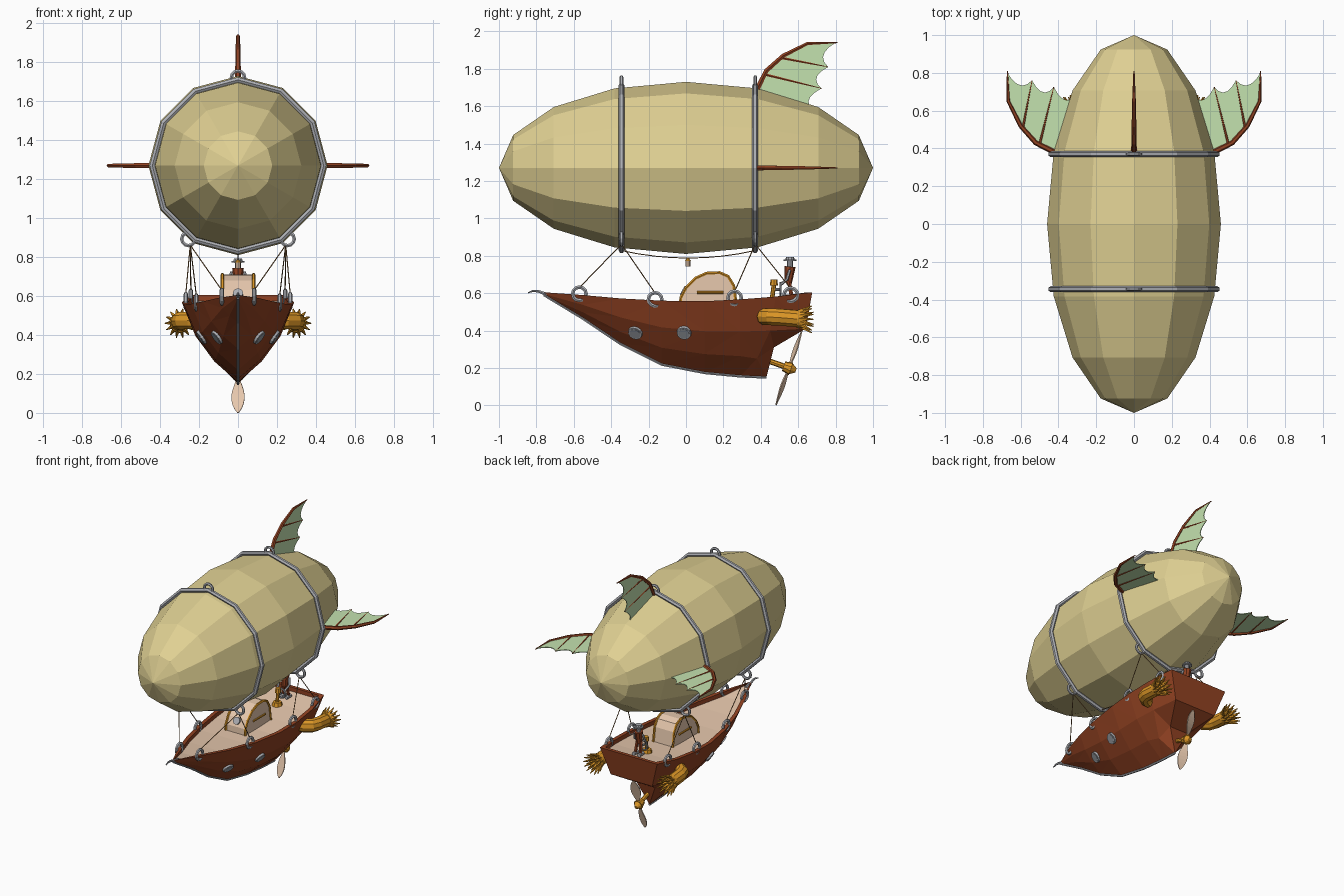
import bpy, bmesh, math
from mathutils import Vector, Matrix
from mathutils.bvhtree import BVHTree

if "Cube" in bpy.data.objects:
    bpy.data.objects.remove(bpy.data.objects["Cube"])


def material(name, rgb):
    m = bpy.data.materials.new(name)
    m.diffuse_color = (*rgb, 1)
    m.use_nodes = True
    m.node_tree.nodes["Principled BSDF"].inputs["Base Color"].default_value = m.diffuse_color
    return m


CANVAS = material("khaki canvas", (0.74, 0.63, 0.29))
WOOD = material("red brown wood", (0.29, 0.055, 0.016))
STEEL = material("grey steel", (0.42, 0.43, 0.46))
BRASS = material("orange brass", (0.72, 0.31, 0.02))
BEIGE = material("pale deck", (0.80, 0.58, 0.42))
GREEN = material("green membrane", (0.55, 0.76, 0.43))
ROPE = material("rope", (0.30, 0.16, 0.06))
GLASS = material("grey window", (0.30, 0.32, 0.35))


def finish(name, bm, *mats):
    bmesh.ops.recalc_face_normals(bm, faces=bm.faces)
    me = bpy.data.meshes.new(name)
    bm.to_mesh(me)
    bm.free()
    ob = bpy.data.objects.new(name, me)
    bpy.context.collection.objects.link(ob)
    for m in mats:
        me.materials.append(m)
    return ob


def tube(name, pts, r, mat, cyclic=False, taper=None, res=1):
    cu = bpy.data.curves.new(name, 'CURVE')
    cu.dimensions = '3D'
    cu.bevel_depth, cu.bevel_resolution, cu.use_fill_caps = r, res, True
    sp = cu.splines.new('POLY')
    sp.points.add(len(pts) - 1)
    for i, p in enumerate(pts):
        sp.points[i].co = (*p, 1)
        sp.points[i].radius = taper[i] if taper else 1
    sp.use_cyclic_u = cyclic
    tmp = bpy.data.objects.new(name + "_path", cu)
    bpy.context.collection.objects.link(tmp)
    me = bpy.data.meshes.new_from_object(tmp.evaluated_get(bpy.context.evaluated_depsgraph_get()))
    bpy.data.objects.remove(tmp)
    me.materials.clear()
    me.materials.append(mat)
    for p in me.polygons:
        p.use_smooth, p.material_index = False, 0
    ob = bpy.data.objects.new(name, me)
    bpy.context.collection.objects.link(ob)
    return ob


def cone(bm, p, q, r1, r2, n=8):
    p, q = Vector(p), Vector(q)
    d = q - p
    mat = Matrix.Translation((p + q) / 2) @ d.to_track_quat('Z', 'Y').to_matrix().to_4x4()
    bmesh.ops.create_cone(bm, cap_ends=True, segments=n, radius1=r1, radius2=r2, depth=d.length, matrix=mat)


def rod(name, p, q, r1, r2, mat, n=8):
    bm = bmesh.new()
    cone(bm, p, q, r1, r2, n)
    return finish(name, bm, mat)


def loop(name, c, R, r, mat, axis):
    pts = []
    for i in range(12):
        u, v = R * math.cos(i * math.pi / 6), R * math.sin(i * math.pi / 6)
        pts.append(Vector(c) + Vector((0, u, v) if axis == 'X' else (u, 0, v)))
    return tube(name, pts, r, mat, True)


# Balloon envelope
CZ = 1.27
bm = bmesh.new()
bmesh.ops.create_uvsphere(bm, u_segments=12, v_segments=8, radius=1, matrix=Matrix.Translation((0, 0, CZ))
                          @ Matrix.Rotation(math.pi / 2, 4, 'X') @ Matrix.Diagonal((0.46, 0.46, 1, 1)))
finish("balloon", bm, CANVAS)

# Steel straps with rigging loops
for tag, y in (("front", -0.345), ("rear", 0.37)):
    pts = [(0.44 * math.cos(a * math.pi / 6), y, CZ + 0.44 * math.sin(a * math.pi / 6)) for a in range(12)]
    tube(tag + "_strap", pts, 0.016, STEEL, True)
    loop(tag + "_top_loop", (0, y, 1.722), 0.034, 0.010, STEEL, 'Y')
    for s in (-1, 1):
        loop(tag + "_side_loop", (s * 0.255, y, 0.893), 0.034, 0.010, STEEL, 'Y')

# Wing-like tail fins, drawn as (y, radius) and turned around the balloon axis
EDGE = [(0.38, 0.42), (0.43, 0.52), (0.52, 0.60), (0.65, 0.665), (0.81, 0.67)]
TIPS = [(0.80, 0.67), (0.76, 0.54), (0.725, 0.425), (0.68, 0.31)]
for tag, ang in (("top", 90), ("right", 0), ("left", 180)):
    c, s = math.cos(math.radians(ang)), math.sin(math.radians(ang))

    def place(p):
        return Vector((c * p[1], p[0], CZ + s * p[1]))
    outline = list(EDGE[:-1])
    for a, b in zip(TIPS, TIPS[1:]):
        k = ((a[0] + b[0]) / 2 - 0.09, (a[1] + b[1]) / 2)
        for i in range(0, 5):
            t = i / 5
            outline.append(tuple((1 - t) ** 2 * a[j] + 2 * t * (1 - t) * k[j] + t * t * b[j] for j in (0, 1)))
    outline += [(0.66, 0.29), (0.40, 0.38)]
    bm = bmesh.new()
    bm.faces.new([bm.verts.new(place(p)) for p in outline])
    ob = finish(tag + "_fin_membrane", bm, GREEN)
    so = ob.modifiers.new("thickness", 'SOLIDIFY')
    so.thickness, so.offset = 0.005, 0
    tube(tag + "_fin_edge", [place(p) for p in EDGE], 0.014, WOOD, taper=[1.1, 1, 0.9, 0.7, 0.25])
    for a, b in (((0.50, 0.59), TIPS[1]), ((0.42, 0.50), TIPS[2])):
        tube(tag + "_fin_rib", [place(a), place(b)], 0.008, WOOD, taper=[1, 0.4])

# Hull stations: y, half width, rim height, keel height
ST = [(-0.76, 0.006, 0.605, 0.592), (-0.55, 0.105, 0.59, 0.465), (-0.35, 0.18, 0.572, 0.33),
      (-0.13, 0.24, 0.56, 0.22), (0.10, 0.278, 0.557, 0.175), (0.29, 0.288, 0.567, 0.157),
      (0.48, 0.275, 0.582, 0.15), (0.675, 0.235, 0.605, 0.15)]
bm = bmesh.new()
rows = []
for i, (y, w, zt, zk) in enumerate(ST):
    h, wi = zt - zk, max(w - 0.028, 0.001)
    zd = zt - min(0.03, h * 0.5)
    half = [(0, y, zk), (0.42 * w, y, zt - 0.74 * h), (0.76 * w, y, zt - 0.42 * h), (w, y, zt),
            (wi, y, zt), (wi, y, zd), (0, y, zd)]
    if i == len(ST) - 2:      # sections lean back towards the stern
        half[:3] = [(0, 0.36, 0.152), (0.10, 0.38, 0.25), (0.205, 0.45, 0.40)]
    if i == len(ST) - 1:      # raked transom
        half[:3] = [(0, 0.43, 0.15), (0.075, 0.47, 0.31), (0.17, 0.64, 0.41)]
        for j in (4, 5, 6):
            half[j] = (half[j][0], 0.65, half[j][2])
    full = half + [(-p[0], p[1], p[2]) for p in half[5:0:-1]]
    rows.append([bm.verts.new(p) for p in full])
n = len(rows[0])
for a, b in zip(rows, rows[1:]):
    for j in range(n):
        f = bm.faces.new((a[j], a[(j + 1) % n], b[(j + 1) % n], b[j]))
        f.material_index = 1 if j in (5, 6) else 0
bm.faces.new(rows[0])
last = rows[-1]
for j in range(6):            # transom strips across the stern
    if j in (0, 5):
        bm.faces.new([last[j], last[j + 1], last[-1]] if j == 0 else [last[5], last[6], last[7]])
    else:
        bm.faces.new([last[j], last[j + 1], last[-j - 1], last[-j]])
bmesh.ops.triangulate(bm, faces=bm.faces)
bmesh.ops.recalc_face_normals(bm, faces=bm.faces)
tree = BVHTree.FromBMesh(bm)
finish("hull", bm, WOOD, BEIGE)

# Steel keel strip and curled bowsprit
tube("keel_strip", [(0, y, zk - 0.001) for y, w, zt, zk in ST[:6]] + [(0, 0.43, 0.15)], 0.008, STEEL)
tube("bowsprit", [(0, -0.70, 0.59), (0, -0.755, 0.597), (0, -0.79, 0.611), (0, -0.82, 0.612), (0, -0.845, 0.602)],
     0.009, STEEL, taper=[1.2, 1.1, 0.9, 0.7, 0.4])


# Portholes laid on the hull sides, on the plane through sampled surface points
def hull_point(s, y, z):
    return tree.ray_cast(Vector((s, y, z)), Vector((-s, 0, 0)))[0]


for s in (-1, 1):
    for y in (-0.27, -0.01):
        z, e = 0.39, 0.03
        py = hull_point(s, y + e, z) - hull_point(s, y - e, z)
        pz = hull_point(s, y, z + e) - hull_point(s, y, z - e)
        nor = py.cross(pz).normalized() * s
        hit = hull_point(s, y, z)
        rod("porthole_rim", hit - nor * 0.01, hit + nor * 0.012, 0.042, 0.038, STEEL, 12)
        rod("porthole_glass", hit, hit + nor * 0.014, 0.030, 0.030, GLASS, 12)

# Deck rings and rigging ropes
for s in (-1, 1):
    for y, x, z, ya in ((-0.57, 0.083, 0.597, -0.345), (-0.165, 0.214, 0.567, -0.345),
                        (0.26, 0.268, 0.575, 0.37), (0.56, 0.242, 0.592, 0.37)):
        loop("deck_ring", (s * x, y, z), 0.036, 0.011, STEEL, 'X')
        rod("rigging_rope", (s * 0.245, ya, 0.862), (s * x, y, z + 0.033), 0.003, 0.003, ROPE, 5)

# Sagging rope with a hanging lantern
tube("lantern_rope", [(0, -0.345 + 0.715 * t / 8, 0.788 + 0.04 * (t / 4 - 1) ** 2) for t in range(9)], 0.003, ROPE)
rod("lantern", (0, 0.01, 0.742), (0, 0.01, 0.772), 0.013, 0.013, BEIGE)
rod("lantern_cap", (0, 0.01, 0.772), (0, 0.01, 0.787), 0.017, 0.006, BRASS)

# Cabin: extruded side profile with brass trim
PROF = [(-0.03, 0.53), (-0.028, 0.575), (0.0, 0.63), (0.05, 0.68), (0.11, 0.707), (0.18, 0.71),
        (0.225, 0.69), (0.255, 0.64), (0.27, 0.53)]
bm = bmesh.new()
f = bm.faces.new([bm.verts.new((-0.08, y, z)) for y, z in PROF])
ext = bmesh.ops.extrude_face_region(bm, geom=[f])
bmesh.ops.translate(bm, vec=(0.16, 0, 0), verts=[v for v in ext["geom"] if isinstance(v, bmesh.types.BMVert)])
finish("cabin", bm, BEIGE)
for s in (-1, 1):
    tube("cabin_trim", [(s * 0.08, y, z) for y, z in PROF], 0.009, BRASS)
    rod("cabin_rail", (s * 0.084, 0.06, 0.604), (s * 0.084, 0.20, 0.604), 0.007, 0.007, BRASS)
rod("cabin_window", (0, 0.01, 0.600), (0, -0.020, 0.6165), 0.028, 0.026, STEEL, 12)

# Helm: pedestal and wheel
rod("helm_base", (0, 0.46, 0.54), (0, 0.46, 0.575), 0.04, 0.03, BRASS)
rod("helm_post", (0, 0.46, 0.57), (0, 0.47, 0.645), 0.012, 0.012, BRASS)
rod("helm_head", (0, 0.47, 0.64), (0, 0.47, 0.672), 0.022, 0.018, BRASS)
loop("helm_wheel", (0, 0.505, 0.62), 0.035, 0.006, STEEL, 'Y')
rod("helm_axle", (0, 0.46, 0.62), (0, 0.51, 0.62), 0.007, 0.007, STEEL)

# Mechanical helmsman
for s in (-1, 1):
    rod("helmsman_foot", (s * 0.022, 0.535, 0.58), (s * 0.022, 0.585, 0.58), 0.014, 0.014, STEEL, 6)
    rod("helmsman_leg", (s * 0.022, 0.565, 0.58), (s * 0.015, 0.55, 0.665), 0.011, 0.012, WOOD, 6)
    tube("helmsman_arm", [(s * 0.034, 0.555, 0.725), (s * 0.043, 0.54, 0.675), (s * 0.03, 0.505, 0.645)], 0.008, STEEL)
rod("helmsman_torso", (0, 0.546, 0.655), (0, 0.556, 0.742), 0.020, 0.030, WOOD)
rod("helmsman_head", (0, 0.556, 0.735), (0, 0.556, 0.775), 0.015, 0.017, STEEL)
rod("helmsman_hat_brim", (0, 0.556, 0.772), (0, 0.556, 0.78), 0.034, 0.034, STEEL, 10)
rod("helmsman_hat", (0, 0.556, 0.78), (0, 0.556, 0.794), 0.024, 0.022, STEEL, 10)

# Side exhausts: bent pipes with spiked crowns
for s in (-1, 1):
    tube("exhaust_pipe", [(s * 0.17, 0.42, 0.475), (s * 0.245, 0.425, 0.475), (s * 0.285, 0.455, 0.474),
                          (s * 0.298, 0.50, 0.472), (s * 0.30, 0.62, 0.462)], 0.047, BRASS, res=3)
    rod("exhaust_collar", (s * 0.30, 0.595, 0.464), (s * 0.30, 0.625, 0.462), 0.05, 0.052, BRASS, 16)
    bm = bmesh.new()
    for count, r0, r1, y1 in ((14, 0.036, 0.074, 0.672), (8, 0.018, 0.038, 0.682)):
        for i in range(count):
            a = 2 * math.pi * i / count
            d = Vector((math.cos(a), 0, math.sin(a)))
            cone(bm, Vector((s * 0.30, 0.605, 0.463)) + d * r0, Vector((s * 0.30, y1, 0.46)) + d * r1, 0.014, 0.003, 5)
    finish("exhaust_crown", bm, BRASS)

# Propeller: shaft, hub and two twisted blades
HUB = Vector((0, 0.55, 0.20))
up, ax = Vector((0, 0.33, 0.944)), Vector((0, 0.944, -0.33))
rod("propeller_shaft", HUB - ax * 0.13, HUB, 0.015, 0.015, BRASS)
rod("propeller_hub", HUB - ax * 0.03, HUB + ax * 0.012, 0.026, 0.036, BRASS, 10)
rod("propeller_nose", HUB + ax * 0.012, HUB + ax * 0.04, 0.030, 0.012, BRASS, 10)
for s in (-1, 1):
    bm = bmesh.new()
    prev = None
    for i in range(9):
        t = i / 8
        w = 0.008 + 0.027 * math.sin(math.pi * t ** 1.2) if i < 8 else 0.004
        th = math.radians(26 - 20 * t)
        side = (Vector((s, 0, 0)) * math.cos(th) + ax * math.sin(th)) * w
        mid = HUB + up * s * (0.02 + 0.191 * t)
        cur = [bm.verts.new(mid - side), bm.verts.new(mid + side)]
        if prev:
            bm.faces.new((prev[0], prev[1], cur[1], cur[0]))
        prev = cur
    ob = finish("propeller_blade", bm, BEIGE)
    so = ob.modifiers.new("thickness", 'SOLIDIFY')
    so.thickness, so.offset = 0.006, 0
